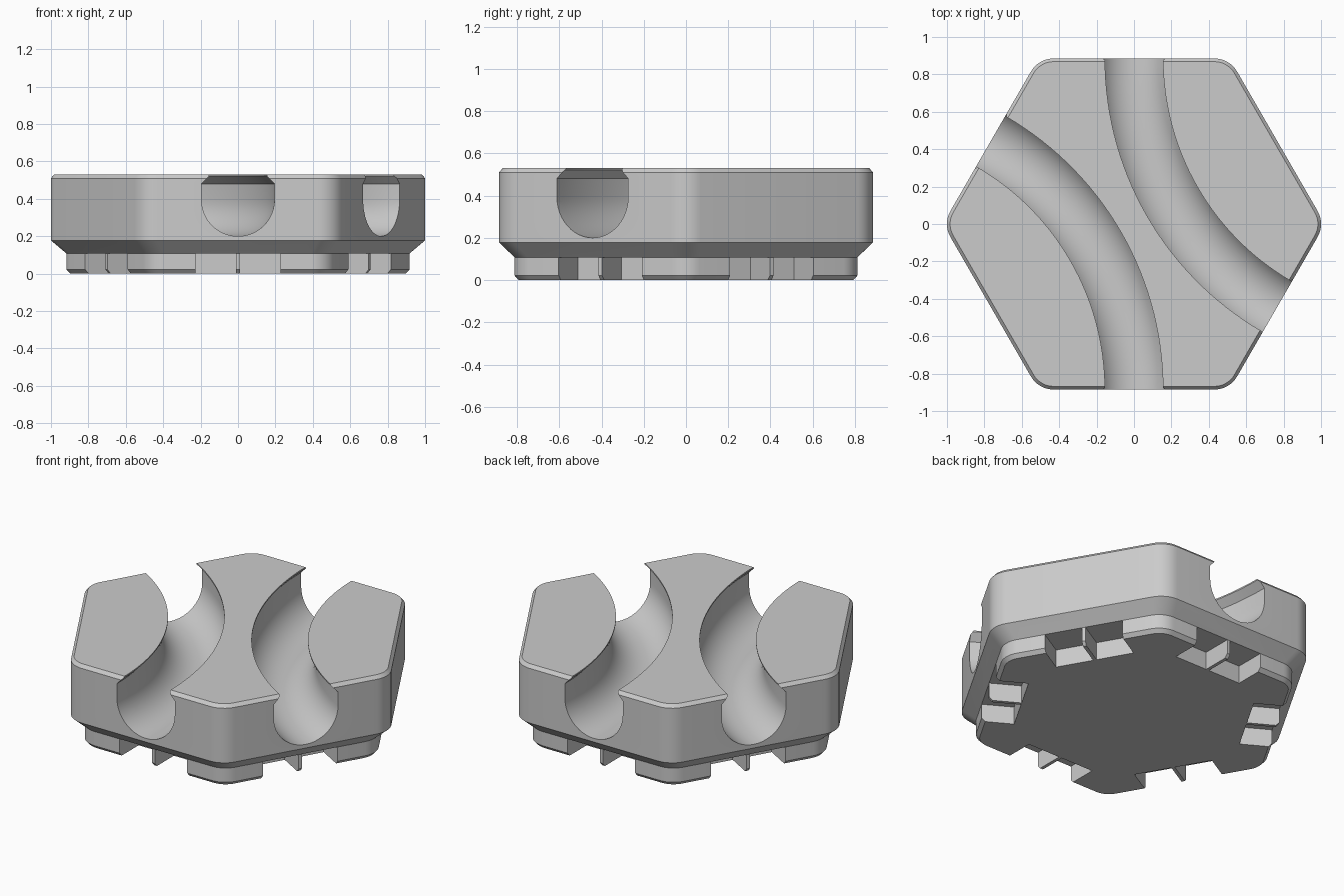
import bpy, bmesh, math
from mathutils import Matrix, Vector

if "Cube" in bpy.data.objects:
    bpy.data.objects.remove(bpy.data.objects["Cube"])

grey = bpy.data.materials.new("plain_grey")
grey.diffuse_color = (0.6, 0.6, 0.6, 1)
grey.use_nodes = True
grey.node_tree.nodes["Principled BSDF"].inputs["Base Color"].default_value = grey.diffuse_color


def make_object(name, bm):
    bmesh.ops.recalc_face_normals(bm, faces=bm.faces)
    mesh = bpy.data.meshes.new(name)
    bm.to_mesh(mesh)
    bm.free()
    mesh.materials.append(grey)
    obj = bpy.data.objects.new(name, mesh)
    bpy.context.collection.objects.link(obj)
    return obj


def loft(bm, rings):
    """Skin a list of equal closed rings and cap both ends."""
    loops = [[bm.verts.new(p) for p in ring] for ring in rings]
    n = len(loops[0])
    for a, b in zip(loops, loops[1:]):
        for i in range(n):
            j = (i + 1) % n
            bm.faces.new((a[i], a[j], b[j], b[i]))
    bm.faces.new(loops[0])
    bm.faces.new(loops[-1])


def rounded_hexagon(apothem, radius, z, steps=8):
    pts = []
    dist = (apothem - radius) / math.cos(math.pi / 6)
    for k in range(6):
        corner = math.radians(60 * k)
        for s in range(steps + 1):
            a = corner + math.radians(-30 + 60 * s / steps)
            pts.append((dist * math.cos(corner) + radius * math.cos(a),
                        dist * math.sin(corner) + radius * math.sin(a), z))
    return pts


# Tile body: chamfered foot, flared skirt, upright wall, chamfered top
layers = [(0.792, 0.11, 0.0), (0.812, 0.13, 0.022), (0.812, 0.13, 0.108),
          (0.885, 0.14, 0.178), (0.885, 0.14, 0.51), (0.868, 0.123, 0.53)]
bm = bmesh.new()
loft(bm, [rounded_hexagon(*layer) for layer in layers])
tile = make_object("track_tile", bm)

# Channel cutter: round-bottomed groove with a pinched lip, swept on an arc
W, LIP, MID = 0.195, 0.155, 0.395
profile = [(LIP, 0.7), (LIP, 0.522), (W, 0.48)]
profile += [(W * math.cos(a), MID - W * math.sin(a))
            for a in (math.pi * i / 24 for i in range(25))]
profile += [(-W, 0.48), (-LIP, 0.522), (-LIP, 0.7)]
R = 0.885 * math.sqrt(3)


def channel_cutter(name, turn):
    bm = bmesh.new()
    rings = []
    for i in range(35):
        a = math.radians(-4 + 2 * i)
        rings.append([(-R + (R + u) * math.cos(a),
                       -0.885 + (R + u) * math.sin(a), z) for u, z in profile])
    loft(bm, rings)
    bmesh.ops.rotate(bm, verts=bm.verts, matrix=Matrix.Rotation(turn, 3, 'Z'))
    return make_object(name, bm)


# Clip pockets: two boxes on each side, leaving a thin rib between them
bm = bmesh.new()
for k in range(6):
    turn = Matrix.Rotation(math.radians(60 * k), 4, 'Z')
    for side in (-1, 1):
        place = Matrix.Translation(Vector((side * 0.1185, -0.765, 0.029)))
        size = Matrix.Diagonal((0.217, 0.27, 0.158, 1))
        bmesh.ops.create_cube(bm, size=1, matrix=turn @ place @ size)
cutters = [channel_cutter("left_channel_cutter", 0),
           channel_cutter("right_channel_cutter", math.pi),
           make_object("clip_pocket_cutter", bm)]

# Carve the tile
bpy.context.view_layer.objects.active = tile
tile.select_set(True)
for cutter in cutters:
    cutter.hide_render = True
    mod = tile.modifiers.new(cutter.name, 'BOOLEAN')
    mod.operation = 'DIFFERENCE'
    mod.solver = 'EXACT'
    mod.object = cutter
    bpy.ops.object.modifier_apply(modifier=mod.name)
for cutter in cutters:
    bpy.data.objects.remove(cutter)

bpy.ops.object.select_all(action='DESELECT')
tile.select_set(True)
bpy.ops.object.shade_smooth_by_angle(angle=math.radians(25))
